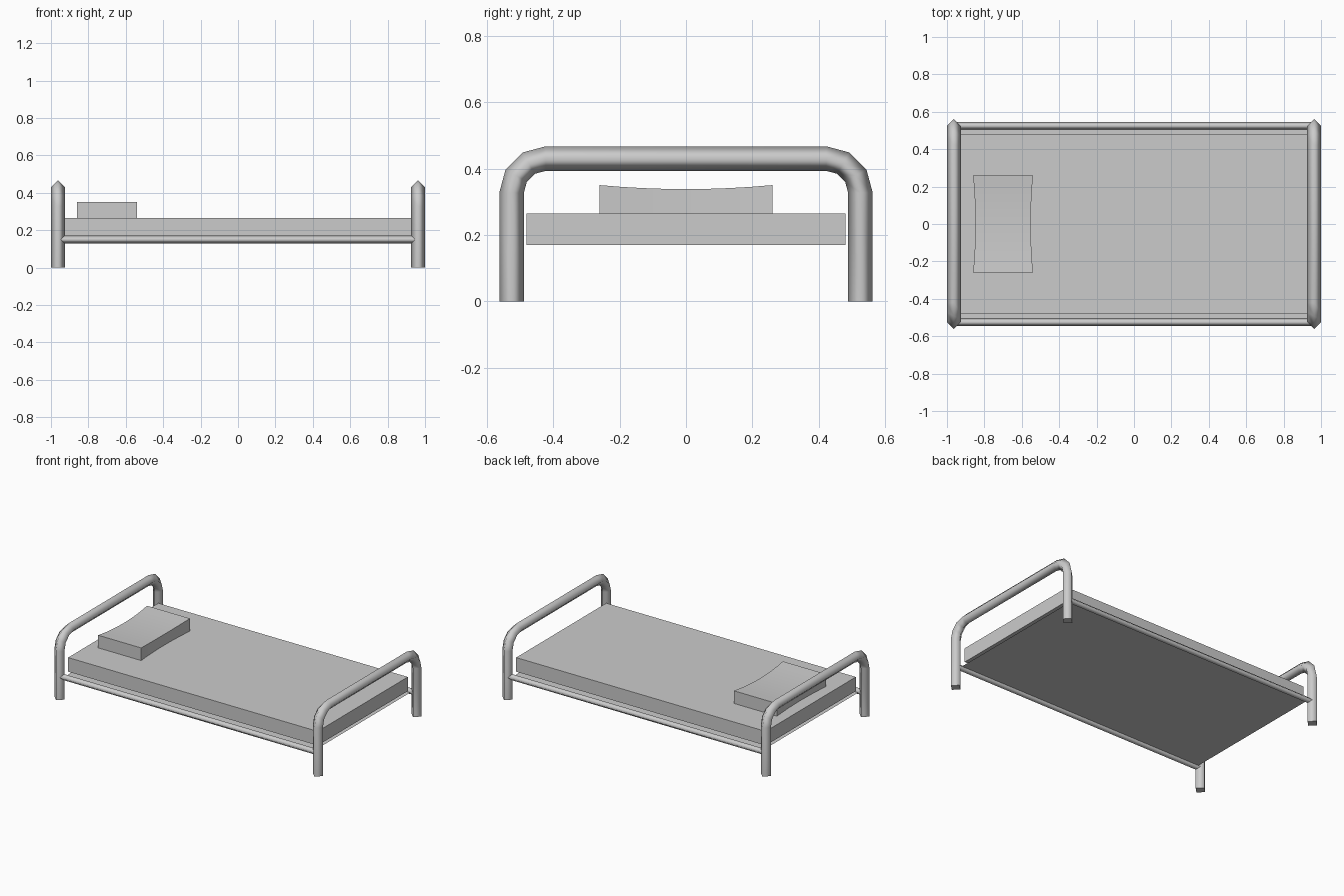
import bpy, bmesh
from math import sin, cos, pi
from mathutils import Vector

cube = bpy.data.objects.get("Cube")
if cube:
    bpy.data.objects.remove(cube)

grey = bpy.data.materials.new("light_grey")
grey.use_nodes = True
colour = (0.6, 0.6, 0.6, 1)
grey.diffuse_color = colour
for node in grey.node_tree.nodes:
    if node.type == 'BSDF_PRINCIPLED':
        node.inputs["Base Color"].default_value = colour


def finish(name, bm):
    bmesh.ops.recalc_face_normals(bm, faces=bm.faces[:])
    mesh = bpy.data.meshes.new(name)
    bm.to_mesh(mesh)
    bm.free()
    mesh.materials.append(grey)
    obj = bpy.data.objects.new(name, mesh)
    bpy.context.collection.objects.link(obj)
    return obj


def tube(name, path, side, radius):
    """Sweep a smooth four-sided section along (point, outward) pairs."""
    bm = bmesh.new()
    side = Vector(side)
    rings = []
    for point, out in path:
        p, o = Vector(point), Vector(out)
        rings.append([bm.verts.new(p + d * radius) for d in (o, side, -o, -side)])
    for a, b in zip(rings, rings[1:]):
        for i in range(4):
            j = (i + 1) % 4
            bm.faces.new((a[i], a[j], b[j], b[i])).smooth = True
    # Flat end caps with sharp rims
    for ring in (rings[0], rings[-1]):
        cap = bm.faces.new(ring)
        for edge in cap.edges:
            edge.smooth = False
    return finish(name, bm)


def block(name, low, high):
    bm = bmesh.new()
    bmesh.ops.create_cube(bm, size=1)
    for v in bm.verts:
        for i in range(3):
            v.co[i] = high[i] if v.co[i] > 0 else low[i]
    return finish(name, bm)


# Bent end frames: two legs joined by a rounded top bar
Y, TOP, BEND = 0.525, 0.43, 0.103
half = [((Y, 0), (1, 0))]
for k in range(4):
    a = k * pi / 6
    half.append(((Y - BEND + BEND * cos(a), TOP - BEND + BEND * sin(a)),
                 (cos(a), sin(a))))
outline = half + [((-y, z), (-oy, oz)) for (y, z), (oy, oz) in reversed(half)]
for name, x in (("head_frame", -0.963), ("foot_frame", 0.963)):
    tube(name, [((x, y, z), (0, oy, oz)) for (y, z), (oy, oz) in outline],
         (1, 0, 0), 0.037)

# Side rails
for name, y in (("right_rail", -Y), ("left_rail", Y)):
    tube(name, [((x, y, 0.15), (0, 0, 1)) for x in (-0.95, 0.95)],
         (0, 1, 0), 0.021)

# Thin sheet between the rails
bm = bmesh.new()
bm.faces.new([bm.verts.new((x, y, 0.15)) for x, y in
              ((-0.93, -Y), (-0.93, Y), (0.93, Y), (0.93, -Y))])
finish("base_sheet", bm)

# Mattress
block("mattress", (-0.93, -0.48, 0.17), (0.93, 0.48, 0.265))

# Pillow: a block pinched at its waist and dipped on top
bm = bmesh.new()
rows = []
for k in range(-4, 5):
    t = k / 4
    pinch = 0.012 * (1 - t * t)
    l, r, top = -0.86 + pinch, -0.54 - pinch, 0.35 - pinch
    rows.append([bm.verts.new((x, 0.26 * t, z)) for x, z in
                 ((l, 0.265), (r, 0.265), (r, top), (l, top))])
for a, b in zip(rows, rows[1:]):
    for i in range(4):
        j = (i + 1) % 4
        bm.faces.new((a[i], a[j], b[j], b[i]))
bm.faces.new(rows[0])
bm.faces.new(rows[-1])
pillow = finish("pillow", bm)
bpy.ops.object.select_all(action='DESELECT')
pillow.select_set(True)
bpy.context.view_layer.objects.active = pillow
bpy.ops.object.shade_smooth_by_angle()
